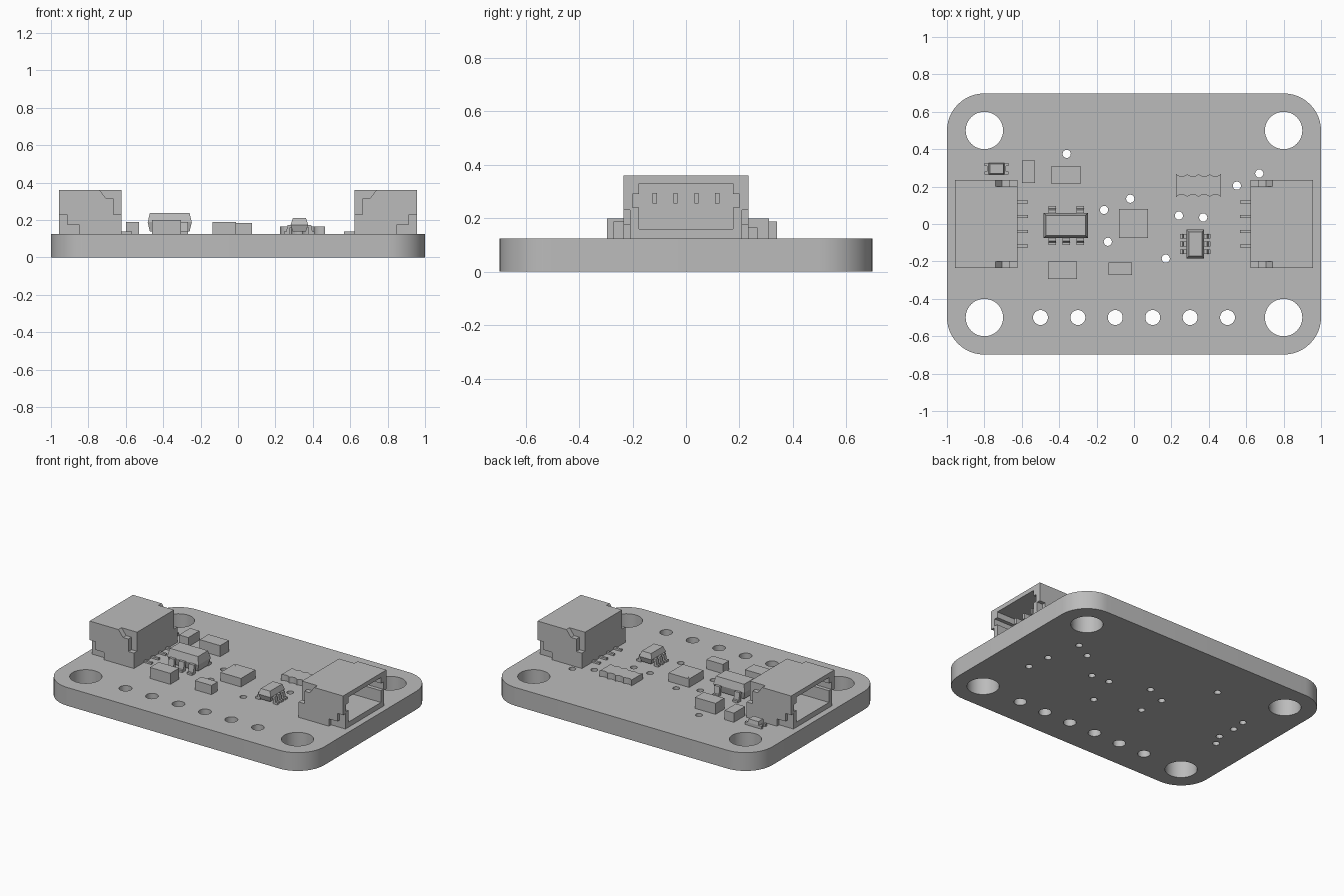
import bpy, math
from math import cos, sin, pi

old = bpy.data.objects.get("Cube")
if old:
    bpy.data.objects.remove(old)

grey = bpy.data.materials.new("plain_grey")
grey.use_nodes = True
COL = (0.5, 0.5, 0.5, 1)
grey.diffuse_color = COL
grey.node_tree.nodes["Principled BSDF"].inputs["Base Color"].default_value = COL
TOP = 0.125  # upper face of the board


def mesh_object(name, verts, faces):
    me = bpy.data.meshes.new(name)
    me.from_pydata(verts, [], faces)
    me.materials.append(grey)
    ob = bpy.data.objects.new(name, me)
    bpy.context.collection.objects.link(ob)
    return ob


def loft(name, rings):
    """Closed solid through rings of equal length, listed bottom to top."""
    n = len(rings[0])
    verts = [v for r in rings for v in r]
    faces = [tuple(range(n))[::-1], tuple(range(len(verts) - n, len(verts)))]
    for k in range(len(rings) - 1):
        for i in range(n):
            j = (i + 1) % n
            faces.append((k * n + i, k * n + j, k * n + n + j, k * n + n + i))
    return mesh_object(name, verts, faces)


def rect(x0, x1, y0, y1, z):
    return [(x0, y0, z), (x1, y0, z), (x1, y1, z), (x0, y1, z)]


def box(name, x0, x1, y0, y1, z0, z1):
    return loft(name, [rect(x0, x1, y0, y1, z0), rect(x0, x1, y0, y1, z1)])


def side_prism(name, profile, y0, y1):
    """Counter-clockwise x-z profile swept along y."""
    return loft(name, [[(x, y, z) for x, z in profile] for y in (y1, y0)])


def cut(target, cutter):
    mod = target.modifiers.new("cut", "BOOLEAN")
    mod.operation, mod.solver, mod.object = "DIFFERENCE", "EXACT", cutter
    bpy.context.view_layer.objects.active = target
    bpy.ops.object.modifier_apply(modifier=mod.name)
    bpy.data.objects.remove(cutter)


# Board: rounded outline with holes, filled and extruded
curve = bpy.data.curves.new("board", "CURVE")
curve.dimensions, curve.fill_mode, curve.extrude = "2D", "BOTH", TOP / 2


def loop(points):
    s = curve.splines.new("POLY")
    s.points.add(len(points) - 1)
    for p, (x, y) in zip(s.points, points):
        p.co = (x, y, 0, 1)
    s.use_cyclic_u = True


def circle(x, y, r, n):
    loop([(x + r * cos(2 * pi * i / n), y + r * sin(2 * pi * i / n)) for i in range(n)])


outline = []
for q, (sx, sy) in enumerate([(1, 1), (-1, 1), (-1, -1), (1, -1)]):
    for i in range(13):
        a = pi / 2 * (q + i / 12)
        outline.append((sx * 0.8 + 0.2 * cos(a), sy * 0.498 + 0.2 * sin(a)))
loop(outline)
for sx in (-1, 1):
    for sy in (-1, 1):
        circle(sx * 0.8, sy * 0.5, 0.1, 40)
for i in range(6):
    circle(-0.5 + 0.2 * i, -0.5, 0.04, 24)
vias = [(-.36, .375), (-.02, .135), (-.16, .075), (-.14, -.095), (.17, -.185),
        (.24, .045), (.37, .035), (.55, .205), (.67, .27), (-.72, .19),
        (-.73, .09), (-.72, -.035), (-.76, -.115), (.72, .03), (.74, -.13)]
for x, y in vias:
    circle(x, y, 0.022, 16)
board = bpy.data.objects.new("board", curve)
bpy.context.collection.objects.link(board)
board.location.z = TOP / 2
bpy.ops.object.select_all(action="DESELECT")
board.select_set(True)
bpy.context.view_layer.objects.active = board
bpy.ops.object.convert(target="MESH")
board.data.materials.clear()
board.data.materials.append(grey)
bpy.ops.object.shade_smooth_by_angle(angle=math.radians(30))


# Side connectors: open housing with stepped side walls and four contacts
def connector(side, turn):
    body = box(side + "_connector", .623, .958, -.234, .234, TOP, .36)
    cut(body, box("cavity", .7, 1.1, -.175, .175, .16, .33))
    cut(body, box("cavity_slots", .7, 1.1, -.2, .2, .24, .29))
    rear = [(.6, .23), (.665, .23), (.665, .315), (.705, .315), (.74, .36), (.74, .4), (.6, .4)]
    foot = [(.85, .1), (1, .1), (1, .23), (.915, .23), (.915, .175), (.85, .175)]
    for s in (-1, 1):
        cut(body, side_prism("rear_step", rear, *sorted((s * .2, s * .3))))
        cut(body, side_prism("foot_step", foot, *sorted((s * .209, s * .3))))
    parts = [body]
    for i in range(4):
        y = -.117 + .078 * i
        parts.append(box(side + "_contact", .69, .86, y - .008, y + .008, .255, .295))
        parts.append(box(side + "_solder_tail", .568, .64, y - .008, y + .008, TOP, .138))
    for p in parts:
        p.rotation_euler.z = turn


connector("left", 0)
connector("right", pi)

# Plain block components
for name, x0, x1, y0, y1, z in [
        ("tall_block", -.6, -.53, .22, .34, .188), ("rear_block", -.44, -.285, .215, .31, .2),
        ("front_block", -.46, -.305, -.295, -.2, .2), ("small_block", -.135, -.01, -.272, -.205, .188),
        ("sensor_chip", -.08, .075, -.075, .08, .183)]:
    box(name, x0, x1, y0, y1, TOP, z)
box("sensor_port", -.064, -.056, .056, .064, .183, .184)

# Indicator lamp: notched base with a tapered lens
cx, cy = -.735, .295
base = box("lamp_base", cx - .063, cx + .063, cy - .03, cy + .03, TOP, .145)
for s in (-1, 1):
    cut(base, box("notch", *sorted((cx + s * .05, cx + s * .08)), cy - .014, cy + .014, .1, .2))
loft("lamp_lens", [rect(cx - .042, cx + .042, cy - .03, cy + .03, .145),
                   rect(cx - .036, cx + .036, cy - .026, cy + .026, .168)])

# Resistor array: block with scalloped long edges
edge = [(.225 + .24 * i / 24, .012 * abs(sin(pi * i / 6)) ** .7) for i in range(25)]
plan = [(x, .145 + d) for x, d in edge] + [(x, .267 - d) for x, d in reversed(edge)]
loft("resistor_array", [[(x, y, z) for x, y in plan] for z in (TOP, .165)])


# Leaded chips: bevel-sided body with bent legs; legs run along local +-y
def leaded_chip(name, x, y, turn, hx, hy, z, legs, reach, width):
    mid = (z[0] + z[1]) / 2
    t = .012
    rings = [rect(-hx + t, hx - t, -hy + t, hy - t, z[0]), rect(-hx, hx, -hy, hy, mid),
             rect(-hx + t, hx - t, -hy + t, hy - t, z[1])]
    parts = [loft(name + "_body", rings)]
    h = .014
    k = hy + (reach - hy) * .45
    leg = [(hy - t, mid - h), (k - h, mid - h), (k - h, TOP), (reach, TOP),
           (reach, TOP + h), (k + h / 2, TOP + h), (k, mid), (hy - t, mid)]
    for s, u in legs:
        sweep = [[(u + w, s * a, b) for a, b in leg] for w in (-s * width / 2, s * width / 2)]
        parts.append(loft(name + "_leg", sweep))
    for p in parts:
        p.location = (x, y, 0)
        p.rotation_euler.z = turn


leaded_chip("regulator", -.365, -.008, 0, .118, .066, (.138, .238),
            [(1, -.073), (1, .077), (-1, -.073), (-1, .002), (-1, .077)], .105, .04)
leaded_chip("level_shifter", .328, -.107, pi / 2, .077, .047, (.138, .21),
            [(s, u) for s in (-1, 1) for u in (-.042, 0, .042)], .082, .025)
